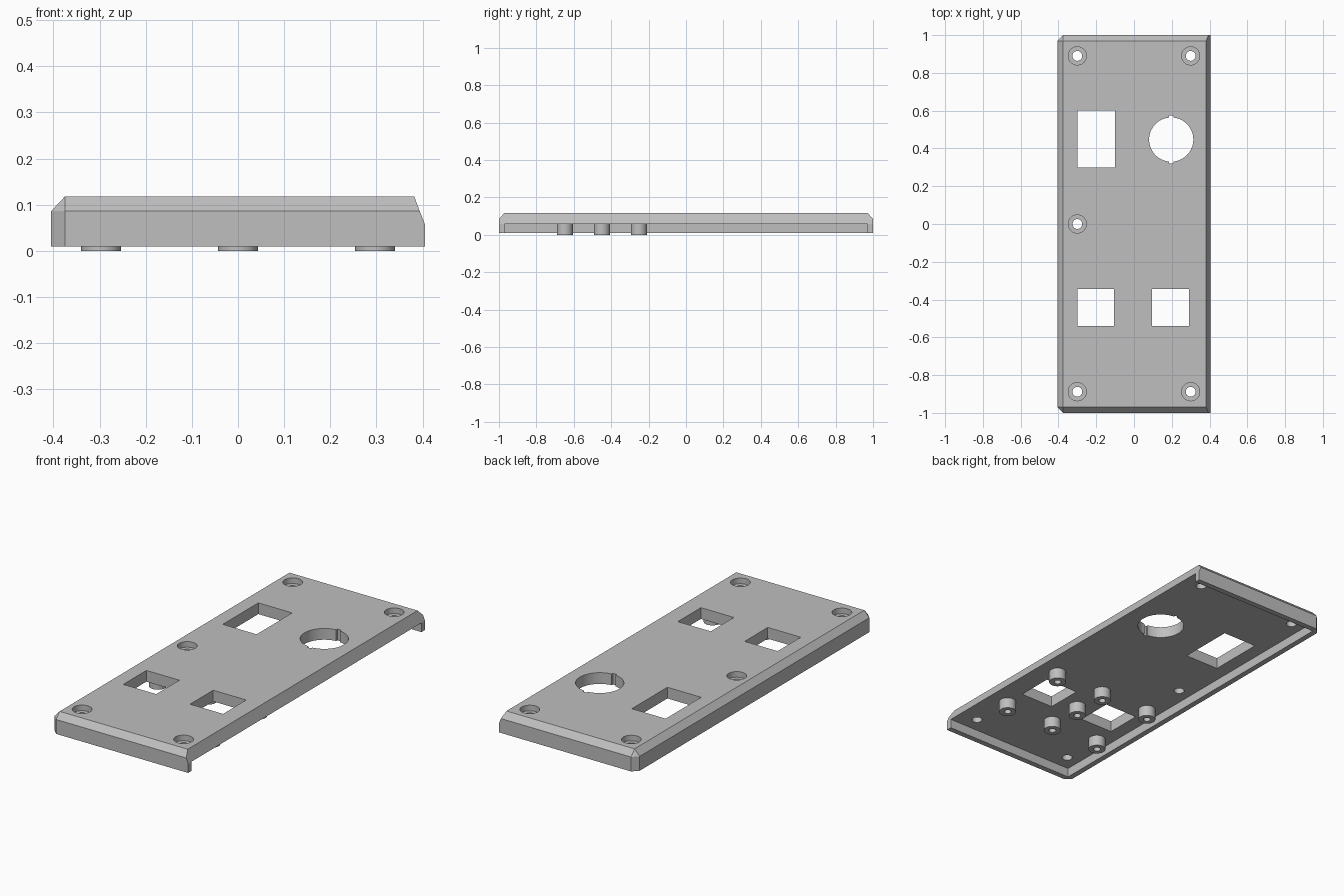
import bpy, bmesh
from math import cos, sin, pi, radians

default = bpy.data.objects.get("Cube")
if default:
    bpy.data.objects.remove(default, do_unlink=True)

grey = bpy.data.materials.new("light grey plastic")
grey.use_nodes = True
colour = (0.52, 0.52, 0.52, 1)
grey.diffuse_color = colour
grey.node_tree.nodes["Principled BSDF"].inputs["Base Color"].default_value = colour

HALF_X, HALF_Y, WALL = 0.405, 1.0, 0.03
RIM, FLOOR, SHOULDER, TOP = 0.009, 0.058, 0.086, 0.118


def finish(name, bm):
    bmesh.ops.remove_doubles(bm, verts=bm.verts, dist=1e-5)
    bmesh.ops.recalc_face_normals(bm, faces=bm.faces)
    mesh = bpy.data.meshes.new(name)
    bm.to_mesh(mesh)
    bm.free()
    mesh.materials.append(grey)
    obj = bpy.data.objects.new(name, mesh)
    bpy.context.collection.objects.link(obj)
    return obj


def loft(name, rings):
    """Skin a stack of equal-length rings and cap both ends."""
    bm = bmesh.new()
    rows = [[bm.verts.new(p) for p in ring] for ring in rings]
    n = len(rows[0])
    for low, high in zip(rows, rows[1:]):
        for i in range(n):
            j = (i + 1) % n
            bm.faces.new((low[i], low[j], high[j], high[i]))
    bm.faces.new(rows[0])
    bm.faces.new(rows[-1])
    return finish(name, bm)


def box(name, x0, x1, y0, y1, z0, z1):
    plan = [(x0, y0), (x1, y0), (x1, y1), (x0, y1)]
    return loft(name, [[(x, y, z) for x, y in plan] for z in (z0, z1)])


def turned(name, x, y, profile, sides=48):
    """Stack circles of (radius, z) around a vertical axis."""
    angles = [2 * pi * i / sides for i in range(sides)]
    return loft(name, [[(x + r * cos(a), y + r * sin(a), z) for a in angles]
                       for r, z in profile])


def outline(z, right, inset=0.0):
    """Plan of the cover; a full inset closes the clipped left corners."""
    left, end = -HALF_X, HALF_Y - inset
    clip = HALF_Y - WALL
    return [(left + inset, -clip, z), (left + WALL, -end, z), (right, -end, z),
            (right, end, z), (left + WALL, end, z), (left + inset, clip, z)]


# Cover shell with bevelled top edges and one sloping long side
cover = loft("cover_plate", [outline(RIM, HALF_X), outline(FLOOR, HALF_X),
                             outline(SHOULDER, 0.394),
                             outline(TOP, 0.382, WALL)])

# Underside recess, open along the sloping side
inner = HALF_Y - WALL
cutters = [box("recess_cutter", -HALF_X + WALL, 0.6, -inner, inner, -0.1, FLOOR)]

# Rectangular openings
for x0, x1, y0, y1 in ((-0.30, -0.10, 0.30, 0.60),
                       (-0.30, -0.105, -0.54, -0.345),
                       (0.095, 0.29, -0.54, -0.345)):
    cutters.append(box("opening_cutter", x0, x1, y0, y1, 0, 0.2))

# Round opening with two keyway notches
cutters.append(turned("round_cutter", 0.197, 0.447, [(0.117, 0), (0.117, 0.2)], 64))
cutters.append(box("notch_cutter", 0.186, 0.208, 0.32, 0.574, 0, 0.2))

# Counterbored screw holes
for x, y in ((-0.3, 0.89), (0.3, 0.89), (-0.3, 0), (-0.3, -0.888), (0.3, -0.888)):
    cutters.append(turned("screw_cutter", x, y, [
        (0.026, 0), (0.026, 0.088), (0.048, 0.088), (0.048, 0.2)]))

bpy.context.view_layer.objects.active = cover
for cutter in cutters:
    cutter.hide_render = True
    cut = cover.modifiers.new("cut", "BOOLEAN")
    cut.operation, cut.solver, cut.object = "DIFFERENCE", "EXACT", cutter
    bpy.ops.object.modifier_apply(modifier=cut.name)
for cutter in cutters:
    bpy.data.objects.remove(cutter, do_unlink=True)

# Hollow standoffs hanging under the cover
parts = [cover]
spots = [(x, y) for x in (-0.297, 0, 0.297) for y in (-0.648, -0.252)]
for x, y in spots + [(0, -0.45)]:
    parts.append(turned("standoff", x, y, [
        (0.043, FLOOR + 0.001), (0.043, 0), (0.018, 0), (0.018, 0.05)]))

# Smooth round walls, keep edges crisp
bpy.ops.object.select_all(action="DESELECT")
for part in parts:
    part.select_set(True)
bpy.ops.object.shade_smooth_by_angle(angle=radians(20))
